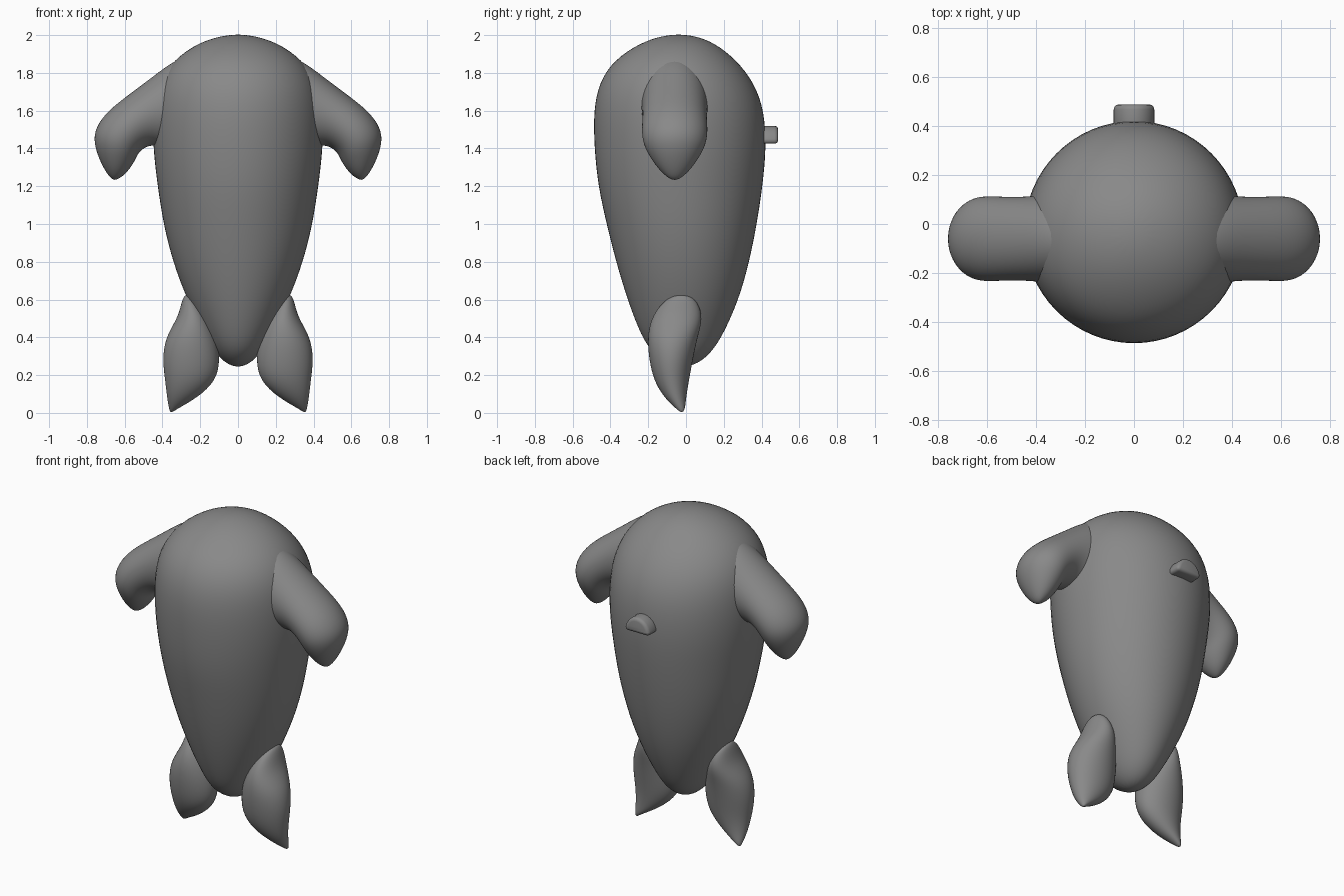
import bpy, bmesh, math
from mathutils import Vector

cube = bpy.data.objects.get("Cube")
if cube:
    bpy.data.objects.remove(cube, do_unlink=True)

grey = bpy.data.materials.new("plain grey")
grey.use_nodes = True
COLOR = (0.25, 0.25, 0.25, 1)
grey.diffuse_color = COLOR
grey.node_tree.nodes["Principled BSDF"].inputs["Base Color"].default_value = COLOR


def add_object(name, bm):
    bmesh.ops.recalc_face_normals(bm, faces=bm.faces)
    mesh = bpy.data.meshes.new(name)
    bm.to_mesh(mesh)
    bm.free()
    mesh.materials.append(grey)
    for p in mesh.polygons:
        p.use_smooth = True
    obj = bpy.data.objects.new(name, mesh)
    bpy.context.collection.objects.link(obj)
    return obj


def loft(bm, rings, start, end, sides=16):
    """Skin elliptical rings (centre, half axis u, half axis v) between two poles."""
    grow = 6 / (4 + 2 * math.cos(math.tau / sides))
    loops = []
    for c, u, v in rings:
        angles = [math.tau * i / sides for i in range(sides)]
        loops.append([bm.verts.new(c + grow * (u * math.cos(a) + v * math.sin(a))) for a in angles])
    for a, b in zip(loops, loops[1:]):
        for i in range(sides):
            j = (i + 1) % sides
            bm.faces.new((a[i], a[j], b[j], b[i]))
    for pole, loop in ((start, loops[0]), (end, loops[-1])):
        p = bm.verts.new(pole)
        for i in range(sides):
            bm.faces.new((p, loop[i], loop[(i + 1) % sides]))


def box_ring(z, x0, x1, y0, y1):
    return (Vector(((x0 + x1) / 2, (y0 + y1) / 2, z)),
            Vector(((x1 - x0) / 2, 0, 0)), Vector((0, (y1 - y0) / 2, 0)))


def subdivide(obj, levels=2):
    obj.modifiers.new("Smooth surface", "SUBSURF").levels = levels
    obj.modifiers[-1].render_levels = levels


# Body: height, half width, front and back extent
body_profile = [
    (0.26, 0.06, -0.09, 0.06), (0.31, 0.115, -0.17, 0.125),
    (0.4, 0.17, -0.235, 0.19), (0.6, 0.27, -0.31, 0.28),
    (0.8, 0.345, -0.37, 0.335), (1.0, 0.395, -0.42, 0.375),
    (1.2, 0.425, -0.465, 0.405), (1.4, 0.45, -0.485, 0.425),
    (1.6, 0.45, -0.49, 0.415), (1.75, 0.42, -0.46, 0.36),
    (1.87, 0.34, -0.38, 0.265), (1.96, 0.21, -0.24, 0.15),
    (1.995, 0.09, -0.13, 0.05),
]
bm = bmesh.new()
loft(bm, [box_ring(z, -w, w, f, b) for z, w, f, b in body_profile],
     Vector((0, -0.02, 0.24)), Vector((0, -0.04, 2.005)))
body = add_object("body", bm)
subdivide(body)

# Arms: upper edge (x, z), lower edge (x, z), half depth
arm_profile = [
    (0.22, 1.91, 0.22, 1.4, 0.18), (0.34, 1.865, 0.34, 1.4, 0.18),
    (0.45, 1.78, 0.44, 1.42, 0.17), (0.57, 1.69, 0.49, 1.41, 0.17),
    (0.69, 1.6, 0.525, 1.38, 0.175), (0.755, 1.51, 0.54, 1.35, 0.165),
    (0.765, 1.43, 0.56, 1.31, 0.135), (0.73, 1.33, 0.6, 1.26, 0.085),
    (0.69, 1.26, 0.64, 1.235, 0.035),
]
for side, label in ((1, "left"), (-1, "right")):
    rings = []
    for x0, z0, x1, z1, d in arm_profile:
        top, low = Vector((side * x0, -0.06, z0)), Vector((side * x1, -0.06, z1))
        rings.append(((top + low) / 2, (top - low) / 2, Vector((0, d, 0))))
    bm = bmesh.new()
    loft(bm, rings, Vector((side * 0.15, -0.06, 1.65)), Vector((side * 0.66, -0.06, 1.232)))
    subdivide(add_object(label + "_arm", bm))

# Feet: height, inner and outer edge, front and back extent
foot_profile = [
    (0.02, 0.325, 0.365, -0.05, -0.005), (0.08, 0.215, 0.375, -0.115, 0.0),
    (0.17, 0.115, 0.385, -0.17, 0.015), (0.28, 0.095, 0.4, -0.195, 0.035),
    (0.4, 0.11, 0.385, -0.205, 0.06), (0.5, 0.15, 0.32, -0.185, 0.09),
    (0.58, 0.2, 0.3, -0.13, 0.065), (0.615, 0.235, 0.288, -0.08, 0.03),
]
for side, label in ((1, "left"), (-1, "right")):
    bm = bmesh.new()
    loft(bm, [box_ring(z, side * a, side * b, f, k) for z, a, b, f, k in foot_profile],
         Vector((side * 0.355, -0.02, -0.003)), Vector((side * 0.27, -0.025, 0.628)), 12)
    subdivide(add_object(label + "_foot", bm))

# Tail: a half disc pushed out of the back
bm = bmesh.new()
arc = [math.pi * i / 12 for i in range(13)]
outline = [bm.verts.new((0.085 * math.cos(a), 0.38, 1.425 + 0.095 * math.sin(a))) for a in arc]
face = bm.faces.new(outline)
new = bmesh.ops.extrude_face_region(bm, geom=[face])["geom"]
bmesh.ops.translate(bm, vec=(0, 0.108, 0), verts=[v for v in new if isinstance(v, bmesh.types.BMVert)])
tail = add_object("tail", bm)
bevel = tail.modifiers.new("Round edges", "BEVEL")
bevel.width, bevel.segments = 0.02, 3
bevel.limit_method, bevel.angle_limit = "ANGLE", math.radians(40)
